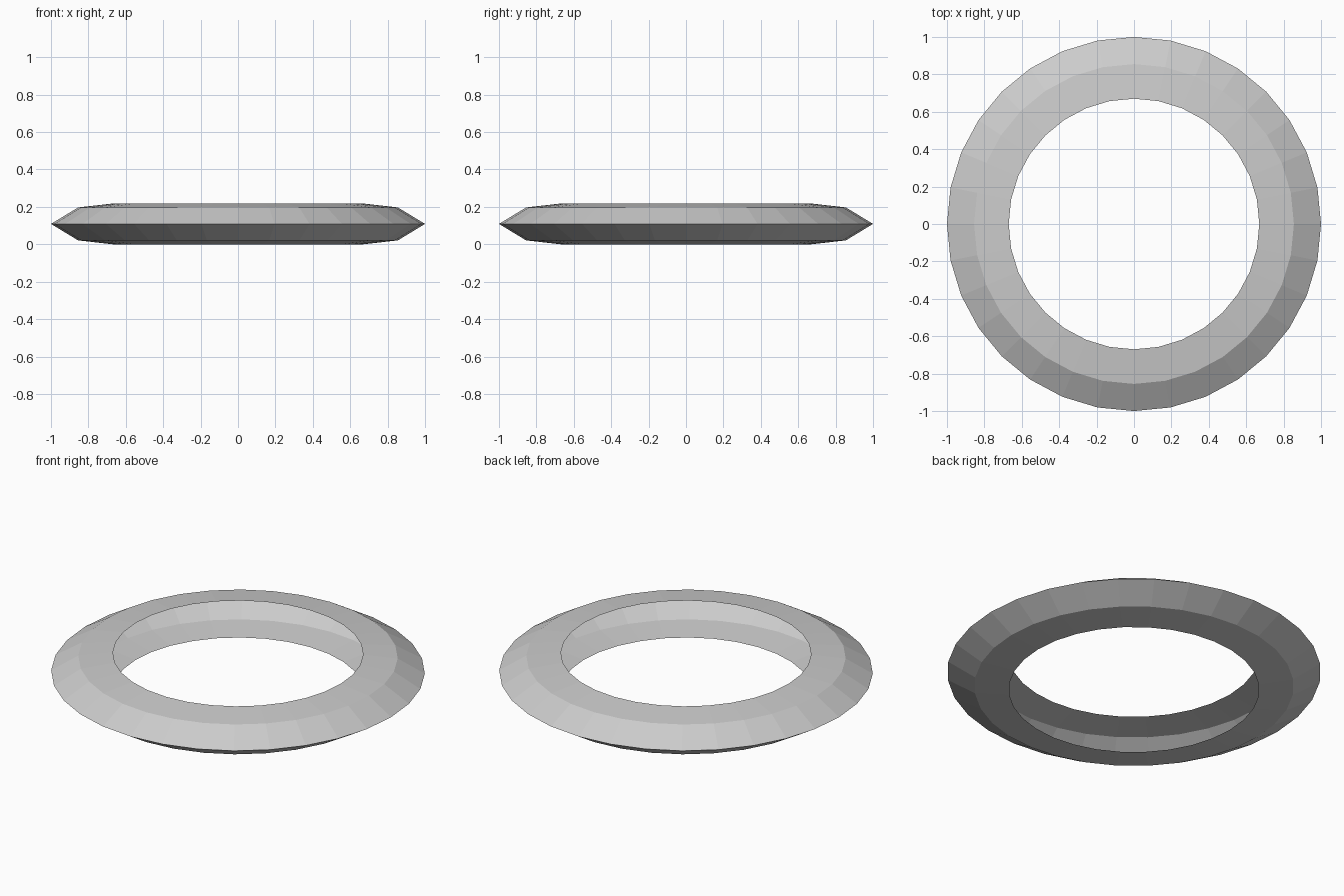
import bpy, bmesh
from math import cos, sin, tau

if "Cube" in bpy.data.objects:
    bpy.data.objects.remove(bpy.data.objects["Cube"])

SIDES = 32
# Half-open cross-section (radius, height): bottom rim, outer ridge, top rim
PROFILE = [(0.67, 0.0), (0.855, 0.021), (1.0, 0.109), (0.855, 0.197), (0.67, 0.218)]

# Ring shell: profile swept round z, open on the inside of the hole
bm = bmesh.new()
loops = [[bm.verts.new((r * cos(tau * i / SIDES), r * sin(tau * i / SIDES), z))
          for i in range(SIDES)] for r, z in PROFILE]
for low, high in zip(loops, loops[1:]):
    for i in range(SIDES):
        j = (i + 1) % SIDES
        bm.faces.new((low[i], low[j], high[j], high[i]))

mesh = bpy.data.meshes.new("ring_shell")
bm.to_mesh(mesh)
bm.free()
ring = bpy.data.objects.new("ring_shell", mesh)
bpy.context.collection.objects.link(ring)
